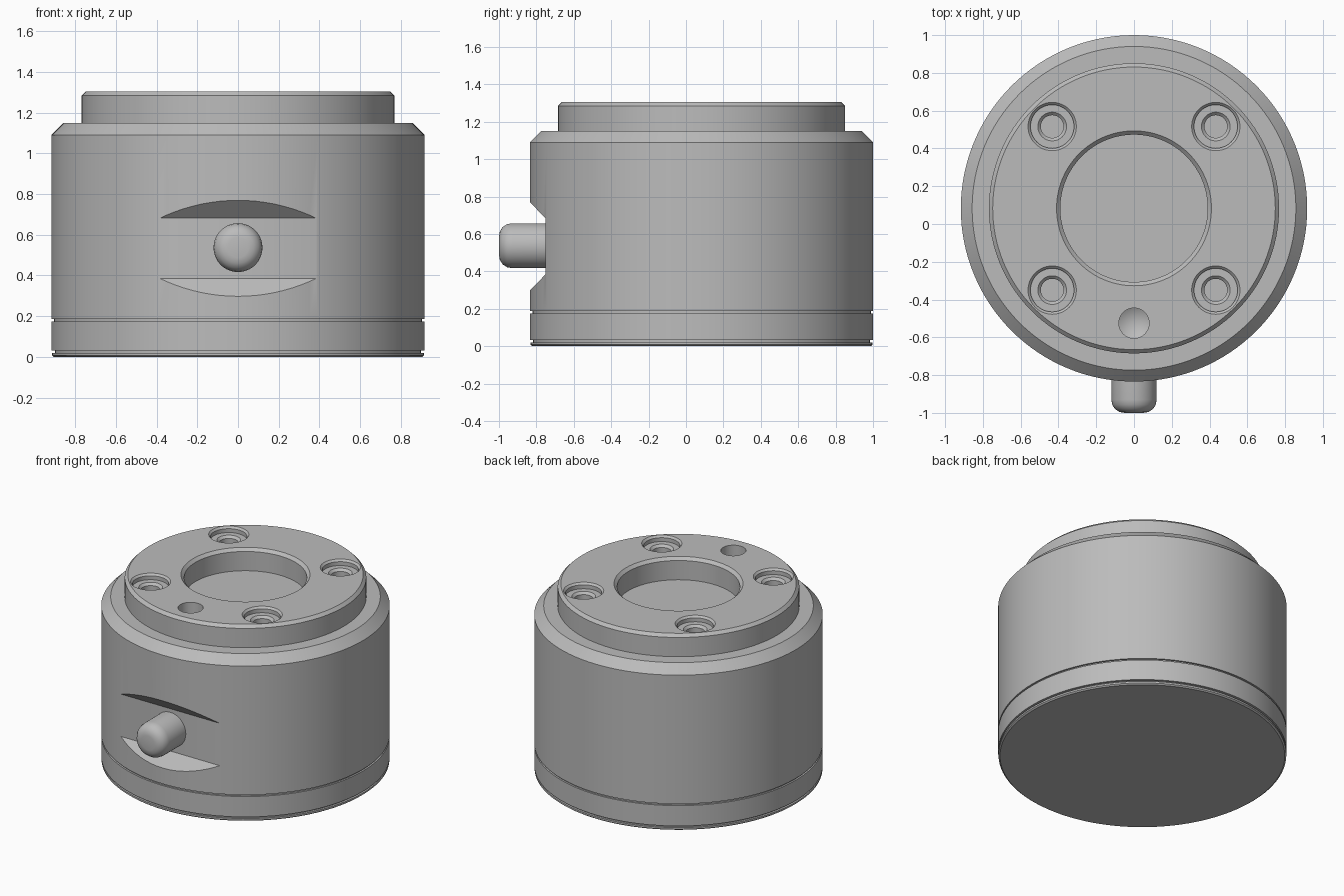
import bpy, bmesh
from math import pi, radians
from mathutils import Matrix, Vector

if "Cube" in bpy.data.objects:
    bpy.data.objects.remove(bpy.data.objects["Cube"], do_unlink=True)

AXIS_Y = 0.083   # y of the housing axis
TOP = 1.305      # height of the top face

steel = bpy.data.materials.new("grey_steel")
steel.use_nodes = True
steel.diffuse_color = (0.5, 0.5, 0.5, 1)
steel.node_tree.nodes["Principled BSDF"].inputs["Base Color"].default_value = (0.5, 0.5, 0.5, 1)


def finish(name, bm):
    bmesh.ops.remove_doubles(bm, verts=bm.verts, dist=1e-5)
    bmesh.ops.recalc_face_normals(bm, faces=bm.faces)
    mesh = bpy.data.meshes.new(name)
    bm.to_mesh(mesh)
    bm.free()
    mesh.materials.append(steel)
    obj = bpy.data.objects.new(name, mesh)
    bpy.context.collection.objects.link(obj)
    return obj


def lathe(name, profile, location, steps=128, matrix=Matrix()):
    """Turn (radius, z) points that start and end on the axis."""
    bm = bmesh.new()
    verts = [bm.verts.new((r, 0, z)) for r, z in profile]
    edges = [bm.edges.new(pair) for pair in zip(verts, verts[1:])]
    bmesh.ops.spin(bm, geom=verts + edges, cent=(0, 0, 0), axis=(0, 0, 1),
                   angle=2 * pi, steps=steps, use_merge=True)
    bm.transform(Matrix.Translation(location) @ matrix)
    return finish(name, bm)


def select(obj):
    bpy.ops.object.select_all(action="DESELECT")
    obj.select_set(True)
    bpy.context.view_layer.objects.active = obj


def cut(target, cutter):
    cutter.hide_render = True
    mod = target.modifiers.new("cut", "BOOLEAN")
    mod.operation, mod.solver, mod.object = "DIFFERENCE", "EXACT", cutter
    select(target)
    bpy.ops.object.modifier_apply(modifier=mod.name)
    bpy.data.objects.remove(cutter, do_unlink=True)


# Base ring with a fine groove near the floor and a neck under the body
base = lathe("base_ring", [
    (0, 0), (0.905, 0), (0.915, 0.008), (0.915, 0.02), (0.9, 0.02), (0.9, 0.032),
    (0.917, 0.032), (0.917, 0.175), (0.905, 0.175), (0.905, 0.22), (0, 0.22)],
    (0, AXIS_Y, 0))

# Main body with chamfered shoulder, raised boss and round central recess
body = lathe("main_body", [
    (0, 0.187), (0.917, 0.187), (0.917, 1.09), (0.857, 1.15), (0.768, 1.15),
    (0.768, 1.285), (0.748, TOP), (0.41, TOP), (0.39, 1.285), (0.39, 1.15), (0, 1.15)],
    (0, AXIS_Y, 0))

# Four counterbored screw holes
for sx in (-1, 1):
    for sy in (-1, 1):
        cut(body, lathe("screw_hole_cutter", [
            (0, 0.05), (0.128, 0.05), (0.128, 0), (0.115, -0.013), (0.115, -0.04),
            (0.076, -0.04), (0.06, -0.056), (0.06, -0.13), (0, -0.13)],
            (sx * 0.433, AXIS_Y + sy * 0.433, TOP), 48))

# Drilled locating hole with a conical bottom
cut(body, lathe("locating_hole_cutter",
                [(0, 0.05), (0.08, 0.05), (0.08, -0.12), (0, -0.166)],
                (0, -0.525, TOP), 48))

# Flat pocket with sloping upper and lower sides on the front
bm = bmesh.new()
section = [(-0.75, 0.385), (-0.75, 0.682), (-0.95, 0.89), (-0.95, 0.177)]
face = bm.faces.new([bm.verts.new((-0.7, y, z)) for y, z in section])
side = bmesh.ops.extrude_face_region(bm, geom=[face])["geom"]
bmesh.ops.translate(bm, vec=Vector((1.4, 0, 0)),
                    verts=[v for v in side if isinstance(v, bmesh.types.BMVert)])
cut(body, finish("pocket_cutter", bm))

# Rounded pin standing out of the pocket
pin = lathe("front_pin", [
    (0, -0.05), (0.12, -0.05), (0.12, 0.18), (0.115, 0.207), (0.1, 0.23),
    (0.077, 0.245), (0.05, 0.25), (0, 0.25)],
    (0, -0.75, 0.537), 64, Matrix.Rotation(radians(90), 4, "X"))

for obj in (base, body, pin):
    select(obj)
    bpy.ops.object.shade_smooth_by_angle(angle=radians(28))
